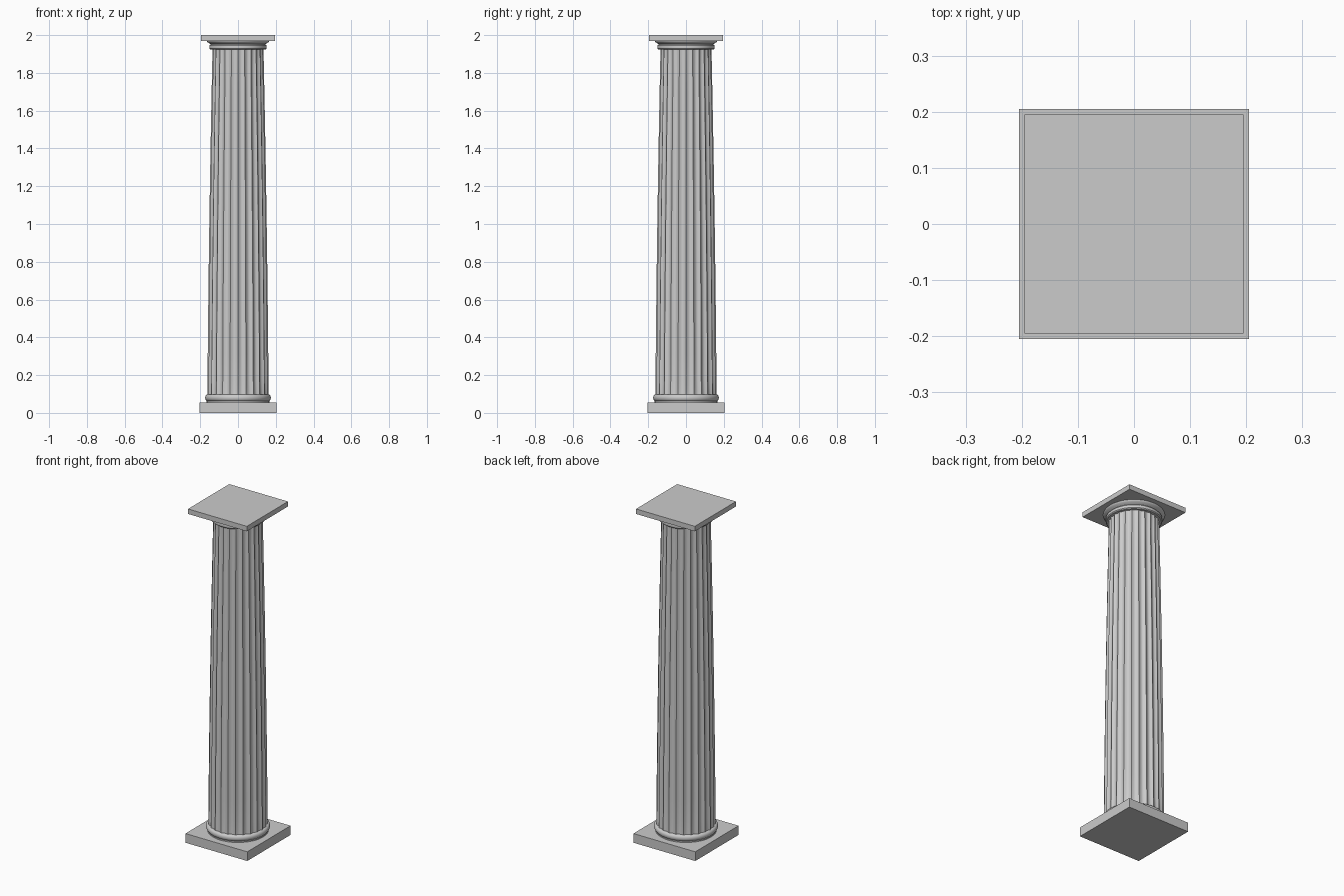
import bpy, bmesh, math

if "Cube" in bpy.data.objects:
    bpy.data.objects.remove(bpy.data.objects["Cube"])

stone = bpy.data.materials.new("light grey stone")
stone.diffuse_color = (0.6, 0.6, 0.6, 1)
stone.use_nodes = True
stone.node_tree.nodes["Principled BSDF"].inputs["Base Color"].default_value = stone.diffuse_color


def finish(name, bm, smooth=None):
    bmesh.ops.recalc_face_normals(bm, faces=bm.faces)
    me = bpy.data.meshes.new(name)
    bm.to_mesh(me)
    bm.free()
    me.materials.append(stone)
    ob = bpy.data.objects.new(name, me)
    bpy.context.collection.objects.link(ob)
    if smooth:
        bpy.ops.object.select_all(action='DESELECT')
        ob.select_set(True)
        bpy.context.view_layer.objects.active = ob
        bpy.ops.object.shade_smooth_by_angle(angle=math.radians(smooth))
    return ob


def slab(name, half, z0, z1):
    bm = bmesh.new()
    bmesh.ops.create_cube(bm, size=1)
    for v in bm.verts:
        v.co = (v.co.x * 2 * half, v.co.y * 2 * half, z0 + (v.co.z + 0.5) * (z1 - z0))
    return finish(name, bm)


def stack(name, levels, n, radius, smooth):
    """Closed surface of rings; radius(level, i) gives each point's distance."""
    bm = bmesh.new()
    rings = []
    for lv in levels:
        ring = []
        for i in range(n):
            a = 2 * math.pi * i / n
            r = radius(lv, i)
            ring.append(bm.verts.new((r * math.cos(a), r * math.sin(a), lv[1])))
        rings.append(ring)
    for a, b in zip(rings, rings[1:]):
        for i in range(n):
            j = (i + 1) % n
            bm.faces.new((a[i], a[j], b[j], b[i]))
    bm.faces.new(rings[0][::-1])
    bm.faces.new(rings[-1])
    return finish(name, bm, smooth)


def lathe(name, profile):
    return stack(name, profile, 96, lambda lv, i: lv[0], 35)


# Square plinth and abacus
slab("plinth", 0.205, 0.0, 0.055)
slab("abacus", 0.195, 1.97, 2.0)

# Rounded base moulding
base = [(0.166, 0.054), (0.166, 0.062)]
base += [(0.160 + 0.014 * math.cos(t), 0.080 + 0.018 * math.sin(t))
         for t in [math.radians(-90 + 18 * k) for k in range(11)]]
lathe("base_torus", base)

# Fluted shaft with gentle entasis; flutes become shallower at both ends
FLUTES, SEG = 24, 8


def shaft_radius(lv, i):
    r, z, depth = lv
    return r - depth * math.sin(math.pi * (i % SEG) / SEG) * r / 0.15


levels = []
for z in [0.095, 0.17] + [0.17 + 1.655 * k / 12 for k in range(1, 12)] + [1.825, 1.93]:
    t = (z - 0.1) / 1.825
    r = 0.162 - 0.014 * t - 0.013 * t * t
    levels.append((r, z, 0.010 if 0.16 < z < 1.83 else 0.006))
stack("fluted_shaft", levels, FLUTES * SEG, shaft_radius, 30)

# Neck ring and flaring echinus below the abacus
lathe("neck_ring", [(0.146, 1.924), (0.151, 1.929), (0.152, 1.937), (0.151, 1.945), (0.146, 1.95)])
lathe("echinus", [(0.142, 1.945), (0.144, 1.952), (0.151, 1.956), (0.159, 1.961),
                  (0.164, 1.966), (0.165, 1.971)])
